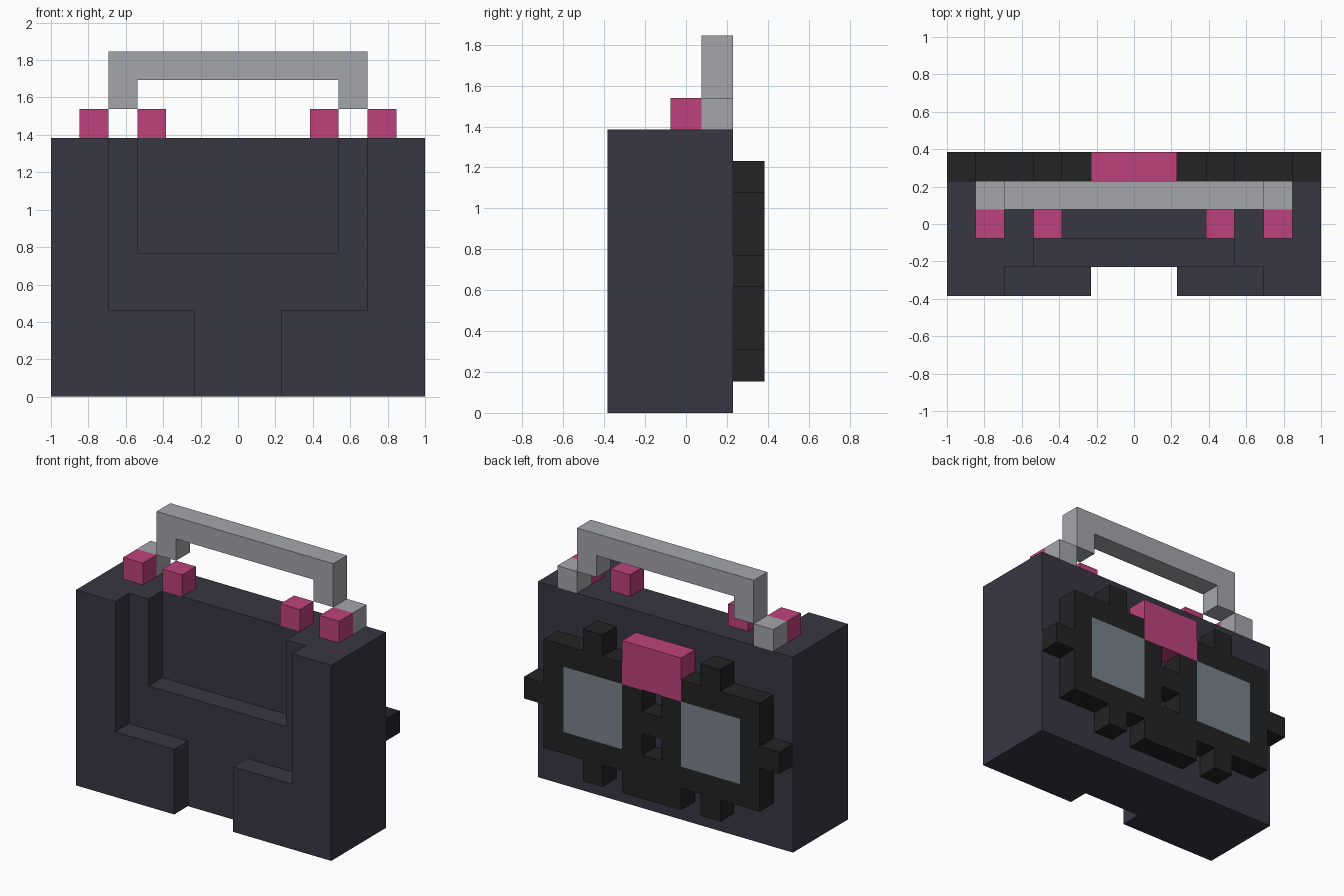
import bpy, bmesh, math
from itertools import product

if "Cube" in bpy.data.objects:
    bpy.data.objects.remove(bpy.data.objects["Cube"])

U = 2 / 13  # size of one block


def material(name, rgb):
    lin = [c / 12.92 if c <= 0.04045 else ((c + 0.055) / 1.055) ** 2.4
           for c in (v / 255 for v in rgb)]
    m = bpy.data.materials.new(name)
    m.diffuse_color = (*lin, 1)
    m.use_nodes = True
    m.node_tree.nodes["Principled BSDF"].inputs["Base Color"].default_value = m.diffuse_color
    return m


navy = material("dark slate", (56, 55, 67))
black = material("black", (35, 35, 35))
pink = material("pink", (190, 66, 125))
grey = material("light grey", (165, 166, 171))
glass = material("blue grey", (121, 131, 138))


def cells(x0, x1, y0, y1, z0, z1):
    """Set of blocks filling a box, in block units."""
    return set(product(range(x0, x1), range(y0, y1), range(z0, z1)))


def mirrored(c):
    """The blocks plus their mirror image across x = 0."""
    return c | {(12 - x, y, z) for x, y, z in c}


def build(name, solid, mat):
    """Skin a set of blocks with outer faces only and merge flat areas."""
    bm = bmesh.new()
    for c in solid:
        for axis in range(3):
            for side in (0, 1):
                n = list(c)
                n[axis] += 2 * side - 1
                if tuple(n) in solid:
                    continue
                loop = [(0, 0), (1, 0), (1, 1), (0, 1)]
                verts = []
                for a, b in (loop if side else loop[::-1]):
                    p = list(c)
                    p[axis] += side
                    p[(axis + 1) % 3] += a
                    p[(axis + 2) % 3] += b
                    verts.append(bm.verts.new(((p[0] - 6.5) * U, (p[1] - 2.5) * U, p[2] * U)))
                bm.faces.new(verts)
    bmesh.ops.remove_doubles(bm, verts=bm.verts[:], dist=0.001)
    bmesh.ops.dissolve_limit(bm, angle_limit=math.radians(1), verts=bm.verts[:], edges=bm.edges[:])
    me = bpy.data.meshes.new(name)
    bm.to_mesh(me)
    bm.free()
    me.materials.append(mat)
    ob = bpy.data.objects.new(name, me)
    bpy.context.collection.objects.link(ob)


# Main body with stepped recess and leg notch in the front
body = cells(0, 13, 0, 4, 0, 9)
body -= cells(2, 11, 0, 1, 3, 9)
body -= cells(3, 10, 0, 2, 5, 9)
body -= cells(5, 8, 0, 1, 0, 3)
build("body", body, navy)

# Two toothed frames on the back, joined in the middle
screen = cells(2, 5, 4, 5, 3, 6)
clasp = cells(5, 8, 4, 5, 6, 8)
half = cells(1, 6, 4, 5, 2, 7) | cells(0, 7, 4, 5, 4, 5) | cells(3, 4, 4, 5, 1, 8)
frame = mirrored(half) | cells(5, 8, 4, 5, 1, 3)
build("back_frame", frame - mirrored(screen) - clasp, black)
build("back_panels", mirrored(screen), glass)
build("back_clasp", clasp, pink)

# Carrying handle and its feet
build("handle", cells(2, 11, 3, 4, 10, 12) - cells(3, 10, 3, 4, 10, 11), grey)
build("handle_feet", mirrored(cells(1, 2, 3, 4, 9, 10)), grey)

# Buttons on top
build("top_buttons", mirrored(cells(1, 2, 2, 3, 9, 10) | cells(3, 4, 2, 3, 9, 10)), pink)
